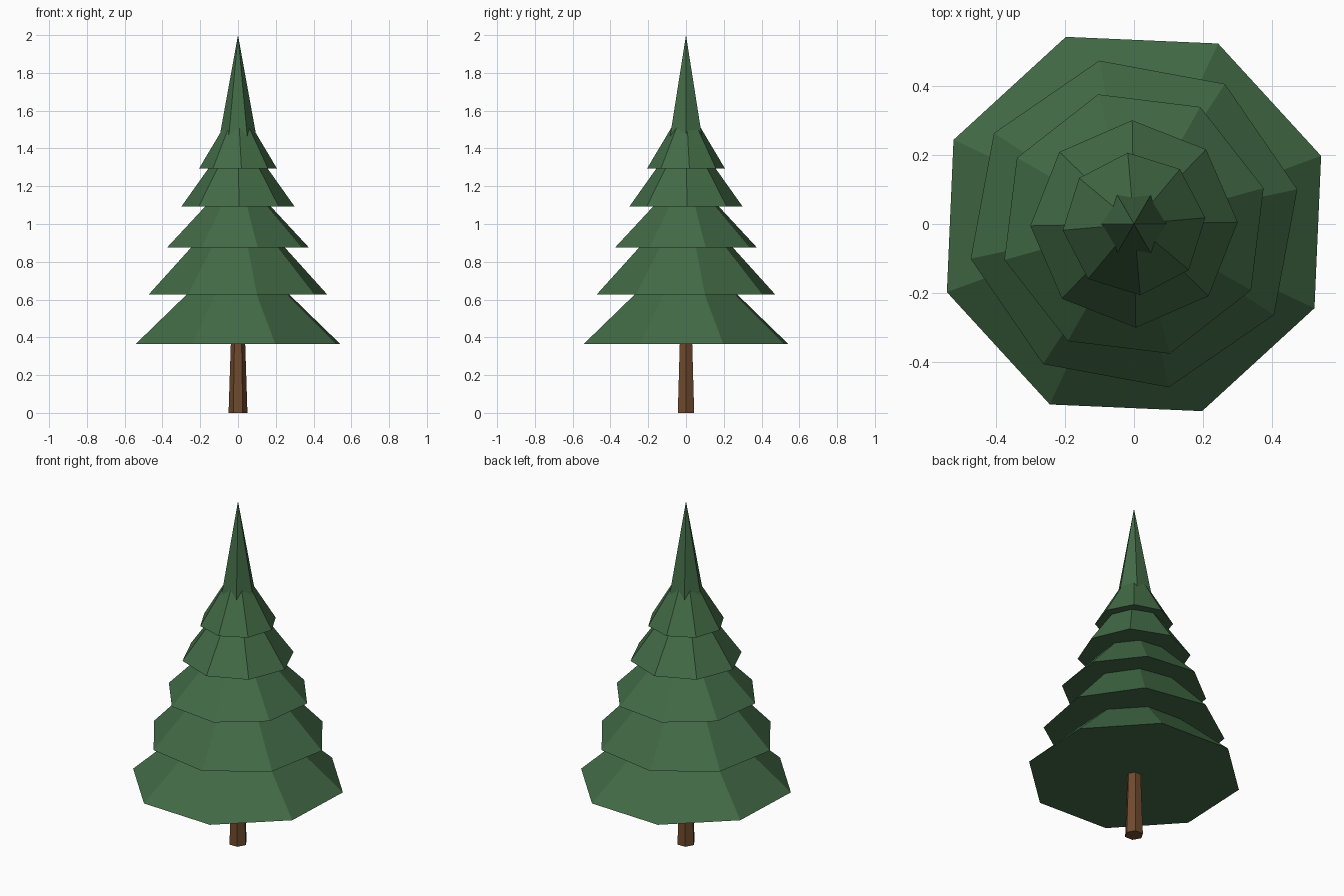
import bpy, math

if "Cube" in bpy.data.objects:
    bpy.data.objects.remove(bpy.data.objects["Cube"])


def material(name, rgb):
    m = bpy.data.materials.new(name)
    m.diffuse_color = (*rgb, 1)
    m.use_nodes = True
    m.node_tree.nodes["Principled BSDF"].inputs["Base Color"].default_value = m.diffuse_color
    return m


green = material("pine green", (0.055, 0.147, 0.061))
brown = material("bark brown", (0.162, 0.069, 0.027))


def cone(name, sides, r1, r2, z1, z2, angle, mat):
    # primitive cones start their first corner on +y, so turn back to +x
    bpy.ops.mesh.primitive_cone_add(
        vertices=sides, radius1=r1, radius2=r2, depth=z2 - z1,
        location=(0, 0, (z1 + z2) / 2),
        rotation=(0, 0, math.radians(angle - 90)))
    ob = bpy.context.object
    ob.name = name
    ob.data.materials.append(mat)
    return ob


# tapered hexagonal trunk
cone("trunk", 6, 0.05, 0.037, 0, 0.40, 0, brown)

# octagonal branch tiers: radius, bottom, apex, corner angle
tiers = [
    (0.576, 0.365, 0.89, 20),
    (0.483, 0.627, 1.15, 12),
    (0.389, 0.876, 1.28, 15.5),
    (0.300, 1.092, 1.515, 1),
    (0.207, 1.294, 1.64, 5),
]
for i, (r, z1, z2, a) in enumerate(tiers, 1):
    cone(f"branch_tier_{i}", 8, r, 0, z1, z2, a, green)

# slender hexagonal tip, its base hidden in the top tier
cone("tree_tip", 6, 0.109, 0, 1.40, 2.0, 0, green)
